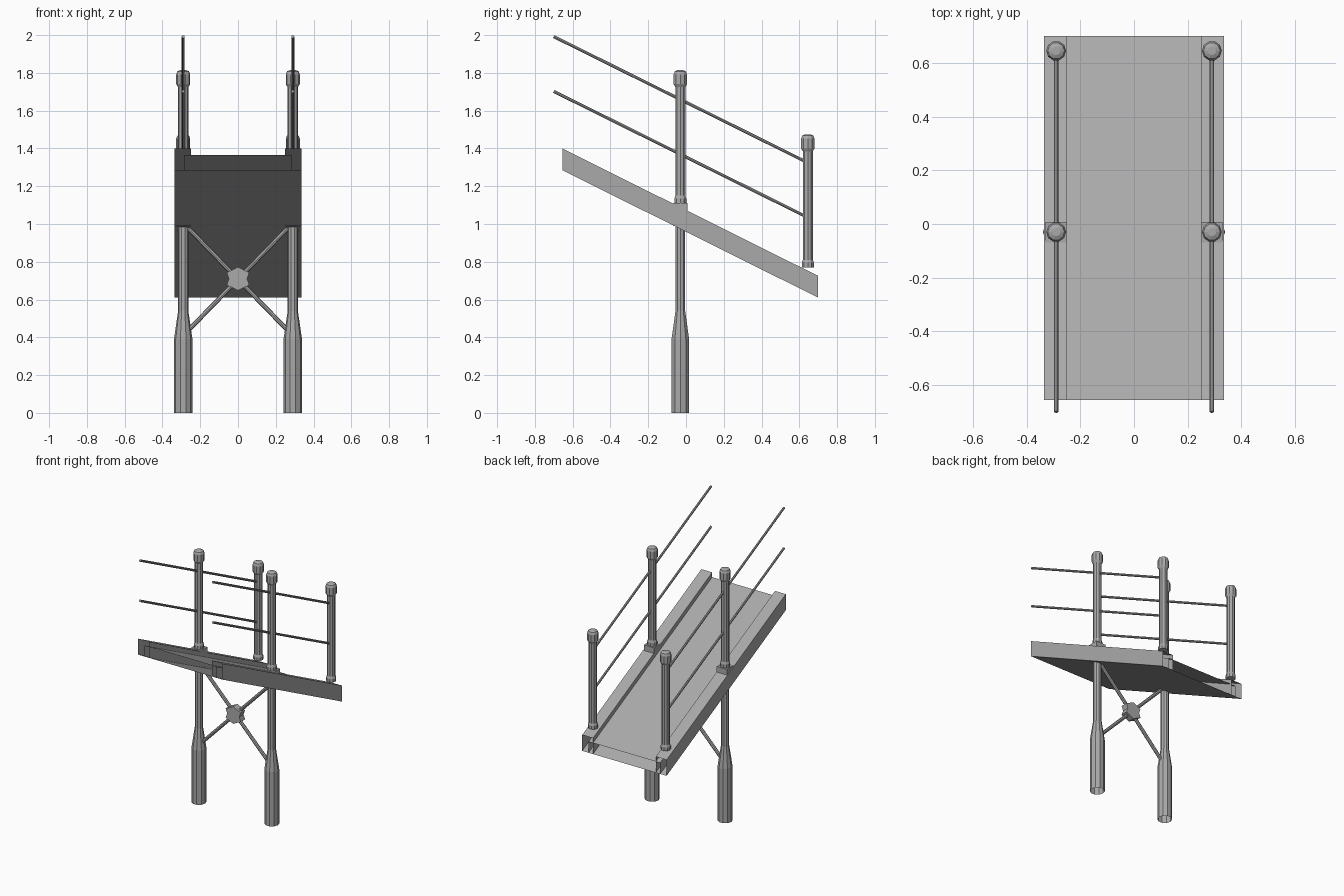
import bpy, bmesh
from mathutils import Vector

cube = bpy.data.objects.get("Cube")
if cube:
    bpy.data.objects.remove(cube)

grey = bpy.data.materials.new("weathered grey")
grey.use_nodes = True
COLOUR = (0.4, 0.4, 0.4, 1)
grey.diffuse_color = COLOUR
grey.node_tree.nodes["Principled BSDF"].inputs["Base Color"].default_value = COLOUR

SIDES = 10
POST_X, POST_Y, BACK_Y = 0.29, -0.03, 0.645
FRONT, BACK, DROP = -0.655, 0.70, 0.675


def loft(name, rings, cap_start=True, cap_end=True):
    """Skin a list of equal-length vertex rings."""
    bm = bmesh.new()
    loops = [[bm.verts.new(p) for p in ring] for ring in rings]
    n = len(loops[0])
    for a, b in zip(loops, loops[1:]):
        for i in range(n):
            j = (i + 1) % n
            bm.faces.new((a[i], a[j], b[j], b[i]))
    if cap_start:
        bm.faces.new(loops[0][::-1])
    if cap_end:
        bm.faces.new(loops[-1])
    bmesh.ops.recalc_face_normals(bm, faces=bm.faces[:])
    mesh = bpy.data.meshes.new(name)
    bm.to_mesh(mesh)
    bm.free()
    mesh.materials.append(grey)
    obj = bpy.data.objects.new(name, mesh)
    bpy.context.collection.objects.link(obj)
    return obj


def circle(radius, n=SIDES):
    from_x = Vector((radius, 0, 0))
    from mathutils import Matrix
    return [Matrix.Rotation(6.283185 * i / n, 3, 'Z') @ from_x for i in range(n)]


def turned(name, x, y, z, profile, **caps):
    """Round part from (radius, height) pairs."""
    return loft(name, [[p + Vector((x, y, z + h)) for p in circle(r)]
                       for r, h in profile], **caps)


def rod(name, start, end, radius):
    start, end = Vector(start), Vector(end)
    turn = (end - start).to_track_quat('Z', 'Y')
    return loft(name, [[turn @ p + c for p in circle(radius, 8)] for c in (start, end)])


def sloped_channel(name, x0, x1, top, bottom):
    """Open-ended box section running down the slope."""
    def ring(y, z):
        return [(x0, y, z + bottom), (x1, y, z + bottom),
                (x1, y, z + top), (x0, y, z + top)]
    return loft(name, [ring(FRONT, 1.4), ring(BACK, 1.4 - DROP)],
                cap_start=False, cap_end=False)


def handrail_post(name, x, y, z):
    turned(name, x, y, z, [(0.033, 0), (0.033, 0.025), (0.028, 0.04), (0.028, 0.63)])
    turned(name + "_cap", x, y, z,
           [(0.028, 0.615), (0.037, 0.63), (0.037, 0.682), (0.031, 0.698), (0.016, 0.705)])


# Sloping walkway
sloped_channel("deck", -0.285, 0.285, -0.035, -0.115)

for side, s in (("left", 1), ("right", -1)):
    x = s * POST_X
    # Edge beam, leg and base block
    sloped_channel(side + "_edge_beam", s * 0.25, s * 0.336, 0, -0.115)
    turned(side + "_leg", x, POST_Y, 0,
           [(0.049, 0), (0.049, 0.39), (0.027, 0.54), (0.027, 0.985)], cap_start=False)
    corners = [(x + a * 0.04, POST_Y + b * 0.038)
               for a, b in ((-1, -1), (1, -1), (1, 1), (-1, 1))]
    loft(side + "_base_block", [[(*c, z) for c in corners] for z in (0.99, 1.11)])

    # Handrail
    handrail_post(side + "_middle_post", x, POST_Y, 1.11)
    handrail_post(side + "_back_post", x, BACK_Y, 0.77)
    for level, z in (("upper", 1.992), ("lower", 1.702)):
        rod(f"{side}_{level}_handrail", (x, -0.70, z), (x, 0.64, z - 0.665), 0.008)

    # Diagonal brace
    rod(side + "_brace", (s * 0.275, POST_Y, 0.99), (-s * 0.265, POST_Y, 0.435), 0.012)

# Joint plate where the braces cross
half = [(0, 0.062), (0.06, 0.033), (0.048, 0), (0.06, -0.033)]
outline = half + [(-a, -b) for a, b in half]
loft("brace_joint", [[(a, POST_Y + d, 0.71 + b) for a, b in outline]
                     for d in (-0.025, 0.025)])
